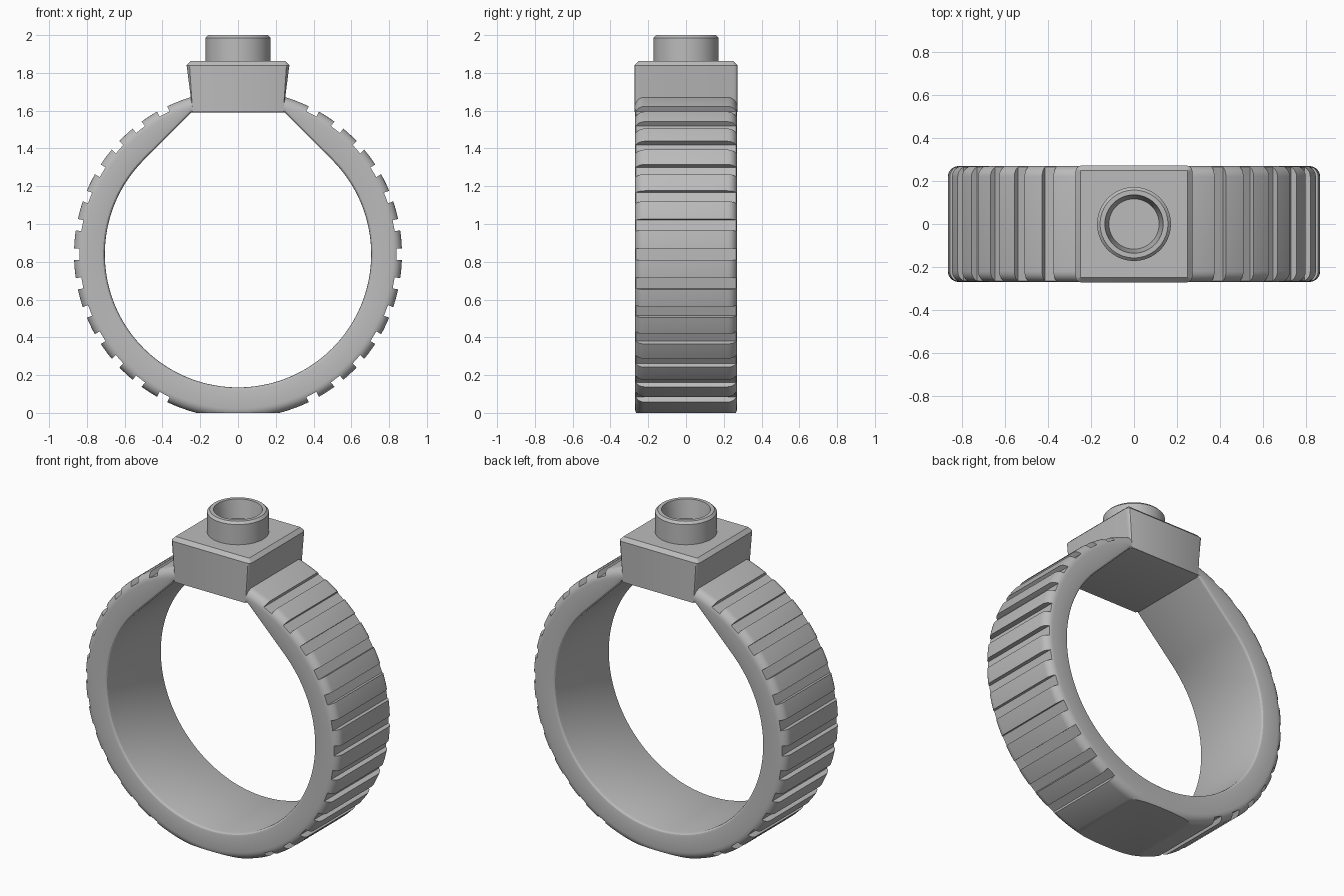
import bpy, bmesh
from math import sin, cos, pi, radians, atan2
from mathutils import Matrix, Vector

cube = bpy.data.objects.get("Cube")
if cube:
    bpy.data.objects.remove(cube, do_unlink=True)

CENTRE_Z, OUTER, INNER, HALF = 0.84, 0.868, 0.705, 0.27
BLOCK_BASE = 1.59

grey = bpy.data.materials.new("plain grey")
grey.use_nodes = True
grey.diffuse_color = (0.5, 0.5, 0.5, 1)
grey.node_tree.nodes["Principled BSDF"].inputs["Base Color"].default_value = (0.5, 0.5, 0.5, 1)


def make_object(name, bm):
    bmesh.ops.recalc_face_normals(bm, faces=bm.faces)
    mesh = bpy.data.meshes.new(name)
    bm.to_mesh(mesh)
    bm.free()
    mesh.materials.append(grey)
    obj = bpy.data.objects.new(name, mesh)
    bpy.context.collection.objects.link(obj)
    return obj


def activate(obj):
    bpy.ops.object.select_all(action='DESELECT')
    obj.select_set(True)
    bpy.context.view_layer.objects.active = obj


def smooth(obj):
    activate(obj)
    bpy.ops.object.shade_smooth_by_angle(angle=radians(25))


def bridge(bm, a, b):
    for i in range(len(a)):
        j = (i + 1) % len(a)
        bm.faces.new((a[i], a[j], b[j], b[i]))


def inner_radius(a):
    # round bore, with 45 degree tangents running up to the flat under the block
    s = abs(cos(a)), sin(a)
    lean = atan2(s[1], s[0])
    if lean <= pi / 4:
        return INNER
    return min(INNER / cos(lean - pi / 4), (BLOCK_BASE - CENTRE_Z) / s[1])


def corner(r, y, radius, start, steps):
    # quarter-round points, as (radius, y)
    return [(r + radius * cos(start + k / steps * pi / 2),
             y + radius * sin(start + k / steps * pi / 2)) for k in range(steps + 1)]


def section(a):
    r, big, small = inner_radius(a), 0.05, 0.018
    return (corner(OUTER - big, HALF - big, big, 0, 6)
            + corner(r + small, HALF - small, small, pi / 2, 3)
            + corner(r + small, small - HALF, small, pi, 3)
            + corner(OUTER - big, big - HALF, big, 1.5 * pi, 6))


# Band: sections lofted round the bore
flat_end = atan2(BLOCK_BASE - CENTRE_Z, INNER * 2 ** 0.5 - (BLOCK_BASE - CENTRE_Z))
angles = sorted([2 * pi * i / 144 for i in range(144)] + [flat_end, pi - flat_end])
bm = bmesh.new()
loops = [[bm.verts.new((r * cos(a), y, CENTRE_Z + r * sin(a))) for r, y in section(a)]
         for a in angles]
for i, loop in enumerate(loops):
    bridge(bm, loop, loops[(i + 1) % len(loops)])

# Flat foot at the bottom
cut = bmesh.ops.bisect_plane(bm, geom=bm.verts[:] + bm.edges[:] + bm.faces[:],
                             plane_co=(0, 0, 0), plane_no=(0, 0, 1), clear_inner=True)
rim = [e for e in cut["geom_cut"] if isinstance(e, bmesh.types.BMEdge)]
bmesh.ops.holes_fill(bm, edges=rim, sides=0)
band = make_object("band", bm)

# Grip grooves across both sides of the band
bm = bmesh.new()
for side in (0, 180):
    for k in range(-6, 7):
        turn = Matrix.Rotation(-radians(side + 10.4 * k), 4, 'Y')
        place = (Matrix.Translation((0, 0, CENTRE_Z)) @ turn
                 @ Matrix.Translation((OUTER + 0.02, 0, 0))
                 @ Matrix.Diagonal((0.1, 0.8, 0.06, 1)))
        bmesh.ops.create_cube(bm, size=1, matrix=place)
cutter = make_object("groove_cutter", bm)
cutter.hide_render = True
mod = band.modifiers.new("grooves", 'BOOLEAN')
mod.operation, mod.solver, mod.object = 'DIFFERENCE', 'EXACT', cutter
activate(band)
bpy.ops.object.modifier_apply(modifier=mod.name)
bpy.data.objects.remove(cutter, do_unlink=True)
smooth(band)

# Block: rounded upright edges, chamfered top
low, high, wide = BLOCK_BASE + 0.002, 1.862, 0.272
bm = bmesh.new()
bmesh.ops.create_cube(bm, size=1, matrix=Matrix.Translation((0, 0, (low + high) / 2))
                      @ Matrix.Diagonal((2 * wide, 2 * wide, high - low, 1)))
upright = [e for e in bm.edges if abs(e.verts[0].co.z - e.verts[1].co.z) > 0.1]
bmesh.ops.bevel(bm, geom=upright, offset=0.025, segments=4, profile=0.5, affect='EDGES')
top = [e for e in bm.edges if all(v.co.z > high - 0.001 for v in e.verts)]
bmesh.ops.bevel(bm, geom=top, offset=0.022, segments=1, affect='EDGES')
# trim the lower corners so they stay inside the band
for side in (-1, 1):
    bm.verts.ensure_lookup_table()
    for v in bm.verts:
        if v.co.z < low + 0.001 and v.co.x * side > 0.24:
            v.co.x = side * 0.24
    
bmesh.ops.remove_doubles(bm, verts=bm.verts, dist=0.0001)
block = make_object("block", bm)
# keep the block's sides upright above the shoulder of the band
bm = bmesh.new()
bm.from_mesh(block.data)
for v in bm.verts:
    if v.co.z < low + 0.001:
        v.co.x = max(-0.245, min(0.245, v.co.x))
bm.free()
smooth(block)

# Collar: turned profile with a tapered recess
profile = [(0.172, 1.85), (0.172, 1.986), (0.158, 2.0), (0.136, 2.0), (0.117, 1.89)]
bm = bmesh.new()
rings = [[bm.verts.new((r * cos(2 * pi * i / 64), r * sin(2 * pi * i / 64), z))
          for i in range(64)] for r, z in profile]
for a, b in zip(rings, rings[1:]):
    bridge(bm, a, b)
bm.faces.new(rings[0])
bm.faces.new(rings[-1])
smooth(make_object("collar", bm))
